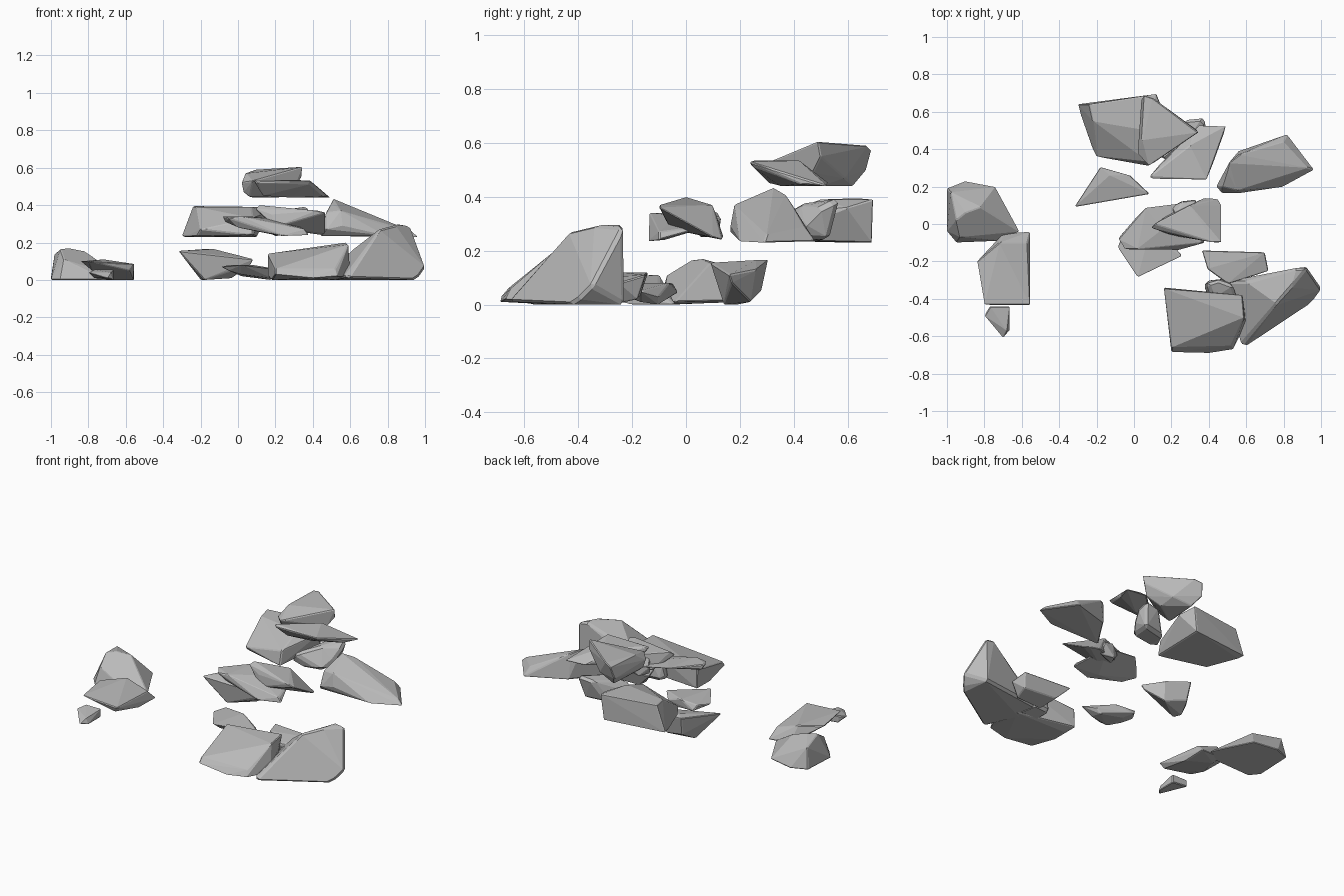
import bpy, bmesh
from mathutils import Vector

stone = bpy.data.materials.new("grey_stone")
stone.diffuse_color = (0.5, 0.5, 0.5, 1)


def rock(name, *corners, edge=0.005):
    """Faceted boulder: convex hull of a few corners with slightly worn edges."""
    bm = bmesh.new()
    for c in corners:
        bm.verts.new(Vector(c))
    hull = bmesh.ops.convex_hull(bm, input=bm.verts[:])
    spare = [v for v in hull["geom_interior"] if isinstance(v, bmesh.types.BMVert)]
    bmesh.ops.delete(bm, geom=list(set(spare)), context="VERTS")
    bmesh.ops.dissolve_limit(bm, angle_limit=0.06, verts=bm.verts[:], edges=bm.edges[:])
    bmesh.ops.recalc_face_normals(bm, faces=bm.faces[:])
    mesh = bpy.data.meshes.new(name)
    bm.to_mesh(mesh)
    bm.free()
    mesh.materials.append(stone)
    obj = bpy.data.objects.new(name, mesh)
    bpy.context.collection.objects.link(obj)
    worn = obj.modifiers.new("worn_edges", "BEVEL")
    worn.width, worn.segments = edge, 1
    worn.limit_method, worn.angle_limit = "ANGLE", 0.6
    return obj


# Left group on the ground
rock("left_boulder",
     (-1, .19, .01), (-.9, .23, .01), (-.74, .2, .015), (-.61, -.04, .01),
     (-.7, -.09, 0), (-.95, -.1, 0), (-1, -.04, 0), (-.98, .17, .14),
     (-.95, .02, .165), (-.9, .06, .17), (-.82, .09, .155), (-.93, -.07, .11))
rock("left_slab",
     (-.7, -.05, .01), (-.555, -.04, 0), (-.56, -.2, 0), (-.7, -.12, 0),
     (-.8, -.435, .1), (-.84, -.2, .1), (-.72, -.1, .11), (-.555, -.435, .085),
     (-.57, -.1, .06), (-.78, -.3, .05), (-.58, -.42, .05))
rock("left_pebble",
     (-.77, -.44, .01), (-.665, -.44, 0), (-.665, -.57, 0), (-.7, -.61, .01),
     (-.8, -.49, .04), (-.77, -.44, .055), (-.665, -.44, .055), (-.68, -.57, .04))

# Ground stone behind the middle
rock("rear_ground_stone",
     (-.32, .09, .155), (-.295, .12, .15), (-.18, .305, .165), (-.13, .26, .165),
     (-.02, .26, .13), (.085, .16, .11), (.07, .17, .08), (-.03, .24, .01),
     (-.18, .14, 0), (-.17, .28, .05), (-.2, .19, 0))

# Front group
rock("front_boulder",
     (.16, -.34, .02), (.16, -.345, .14), (.58, -.38, .2), (.59, -.5, .19),
     (.6, -.53, .02), (.53, -.67, .02), (.4, -.69, .01), (.2, -.685, .03),
     (.2, -.66, .06), (.52, -.65, .06), (.2, -.4, 0), (.55, -.4, 0),
     (.18, -.5, 0))
rock("front_right_boulder",
     (.57, -.65, .02), (.6, -.655, .01), (.5, -.42, 0), (.48, -.31, .02),
     (.92, -.23, 0), (.76, -.43, .275), (.84, -.34, .295), (.925, -.235, .285),
     (.87, -.235, .295), (1.005, -.35, .07), (.97, -.4, .02), (.94, -.43, 0),
     (.6, -.31, .15), edge=.012)
rock("front_wedge",
     (.36, -.14, .12), (.7, -.15, .11), (.72, -.25, .08), (.5, -.32, .1),
     (.39, -.24, .12), (.45, -.17, .03), (.68, -.18, .02), (.66, -.27, 0),
     (.48, -.28, 0))
rock("front_rounded_stone",
     (.37, -.33, .04), (.4, -.3, .02), (.5, -.29, .02), (.39, -.32, .13),
     (.45, -.3, .14), (.53, -.33, .13), (.55, -.4, .08), (.42, -.4, .1),
     (.4, -.4, 0), (.55, -.4, 0), edge=.015)

# Middle group
rock("middle_ground_slab",
     (-.09, -.12, .07), (-.05, -.05, .08), (-.03, -.03, .045), (.02, -.285, .08),
     (.26, -.17, .05), (.2, -.1, .03), (.08, -.06, .08), (-.05, -.16, .05),
     (.02, -.22, .03), (.18, -.17, .01), (.17, -.1, 0), (.02, -.08, .02))
rock("middle_slab",
     (-.085, -.08, .34), (-.07, -.06, .31), (.06, .09, .34), (-.05, -.135, .33),
     (.02, -.135, .34), (.15, -.03, .33), (.3, .12, .3), (.36, -.1, .27),
     (.38, -.1, .24), (.24, -.14, .235), (0, -.11, .28), (.2, -.08, .24))
rock("middle_long_stone",
     (.09, -.02, .38), (.11, 0, .4), (.3, .1, .37), (.38, .14, .25),
     (.45, .135, .24), (.47, .1, .25), (.47, -.1, .36), (.43, -.1, .37),
     (.2, -.06, .28), (.18, -.05, .35), (.2, .06, .28))
rock("middle_pebble",
     (.2, .09, .3), (.26, .12, .34), (.33, .13, .32), (.33, .06, .35),
     (.22, .05, .36), (.25, .12, .25), (.34, .1, .25), (.22, .05, .25))

# Raised back group
rock("right_back_boulder",
     (.44, .2, .235), (.47, .165, .27), (.56, .165, .29), (.8, .2, .235),
     (.965, .29, .23), (.82, .48, .235), (.56, .39, .25), (.47, .2, .36),
     (.5, .28, .41), (.51, .33, .435), (.56, .37, .41), (.55, .18, .37),
     (.8, .44, .29), (.93, .3, .26))
rock("back_slab",
     (-.3, .64, .235), (-.29, .6, .23), (.1, .69, .23), (.12, .695, .39),
     (-.24, .64, .395), (-.2, .36, .27), (-.22, .4, .235), (.08, .31, .24),
     (.08, .33, .33), (.16, .6, .36), (.07, .5, .39), (-.22, .55, .39))
rock("back_rounded_stone",
     (.12, .36, .27), (.16, .34, .33), (.28, .56, .38), (.38, .57, .395),
     (.39, .5, .36), (.37, .44, .3), (.33, .38, .25), (.2, .5, .235),
     (.35, .53, .24), (.28, .42, .375), (.2, .37, .24), edge=.015)
rock("top_boulder",
     (.02, .375, .52), (.03, .39, .47), (.04, .67, .5), (.055, .69, .575),
     (.1, .675, .59), (.345, .49, .605), (.34, .5, .55), (.08, .31, .53),
     (.04, .45, .57), (.08, .62, .44), (.06, .39, .445), (.22, .5, .44),
     (.3, .47, .49), (.2, .59, .47))
rock("top_slab",
     (.08, .25, .535), (.1, .24, .52), (.32, .5, .47), (.35, .53, .45),
     (.495, .525, .44), (.46, .43, .445), (.39, .235, .53), (.38, .25, .51),
     (.13, .31, .45), (.3, .42, .535), (.28, .35, .44))
